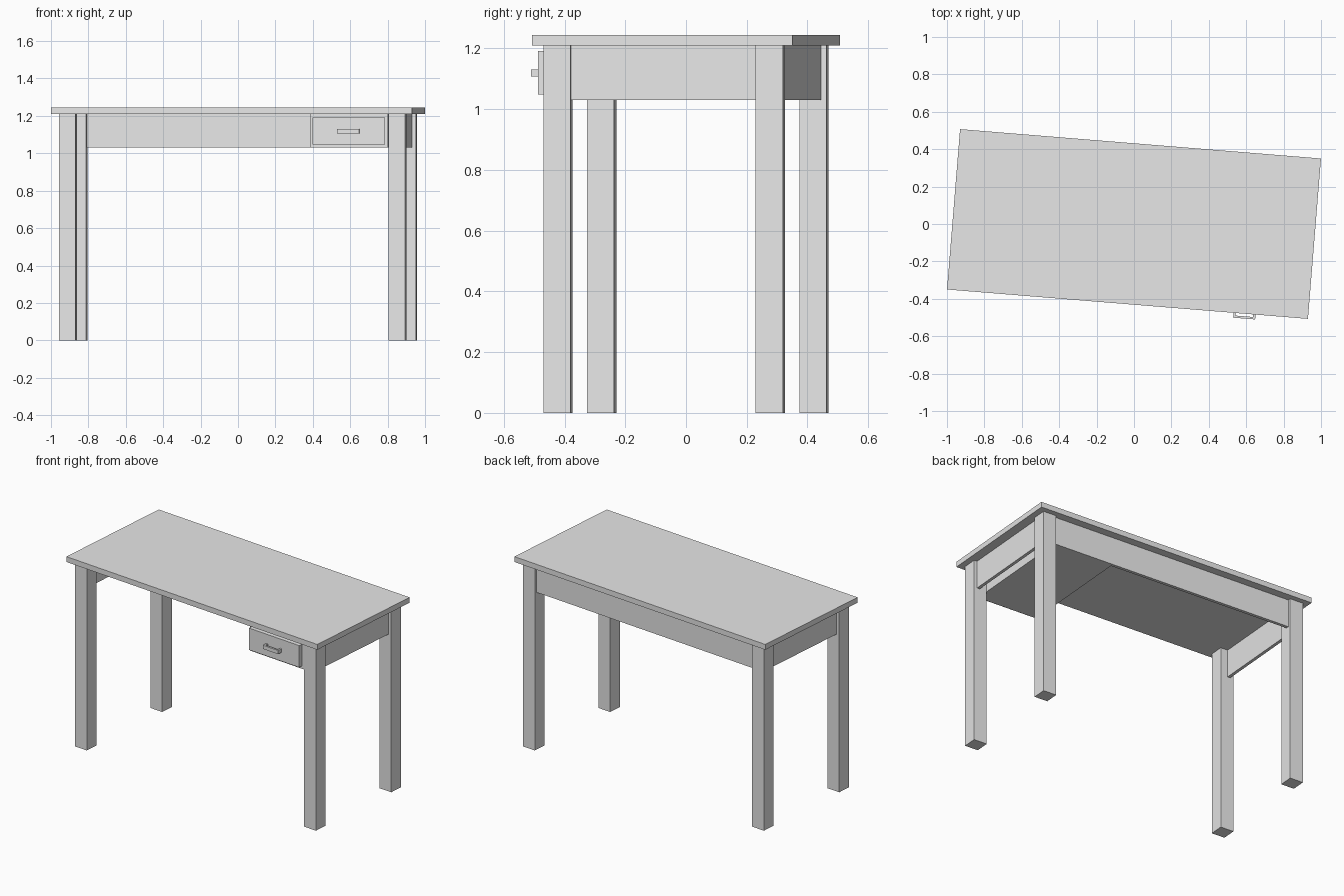
import bpy
from math import radians
from mathutils import Matrix

cube = bpy.data.objects.get("Cube")
if cube:
    bpy.data.objects.remove(cube, do_unlink=True)

# One plain grey for the whole desk
grey = bpy.data.materials.new("light_grey")
grey.use_nodes = True
COLOUR = (0.8, 0.8, 0.8, 1.0)
grey.diffuse_color = COLOUR
grey.node_tree.nodes["Principled BSDF"].inputs["Base Color"].default_value = COLOUR

# The desk stands slightly turned about the vertical axis
TURN = Matrix.Rotation(radians(-4.65), 4, "Z")


def box(name, x, y, z):
    """Box between (low, high) pairs along each desk axis."""
    bpy.ops.mesh.primitive_cube_add(size=1)
    ob = bpy.context.object
    ob.name = name
    centre = [(a + b) / 2 for a, b in (x, y, z)]
    size = [b - a for a, b in (x, y, z)]
    ob.data.transform(Matrix.Translation(centre) @ Matrix.Diagonal((*size, 1)))
    ob.matrix_world = TURN
    ob.data.materials.append(grey)
    return ob


TOP, UNDER, APRON = 1.245, 1.21, 1.03     # heights
LEG_X, LEG_Y, HALF = 0.884, 0.351, 0.045  # leg centres and half width
IN_X, IN_Y = LEG_X - HALF, LEG_Y - HALF
BOARD = 0.02

# Tabletop
box("tabletop", (-0.968, 0.968), (-0.43, 0.43), (UNDER, TOP))

# Legs and side aprons
for side, sx in (("left", 1), ("right", -1)):
    for end, sy in (("front", -1), ("back", 1)):
        cx, cy = sx * LEG_X, sy * LEG_Y
        box(f"{end}_{side}_leg", (cx - HALF, cx + HALF), (cy - HALF, cy + HALF), (0, UNDER))
    xs = sorted((sx * 0.908, sx * (0.908 - BOARD)))
    box(f"{side}_apron", xs, (-IN_Y, IN_Y), (APRON, UNDER))

# Back apron
box("back_apron", (-IN_X, IN_X), (0.378 - BOARD, 0.378), (APRON, UNDER))

# Drawer case and raised drawer front
MID, FRONT, PANEL = 0.628, -0.396, -0.422
box("drawer_case", (0.419, 0.837), (FRONT, 0.358), (APRON, UNDER))
box("drawer_front", (MID - 0.194, MID + 0.194), (PANEL, FRONT), (1.048, 1.191))

# Drawer pull: a bar on two posts
GRIP, GRIP_Z = 0.059, (1.107, 1.131)
box("handle_bar", (MID - GRIP, MID + GRIP), (-0.456, -0.444), GRIP_Z)
for side, sx in (("left", 1), ("right", -1)):
    xs = sorted((MID + sx * GRIP, MID + sx * (GRIP - 0.012)))
    box(f"handle_{side}_post", xs, (-0.444, PANEL), GRIP_Z)
